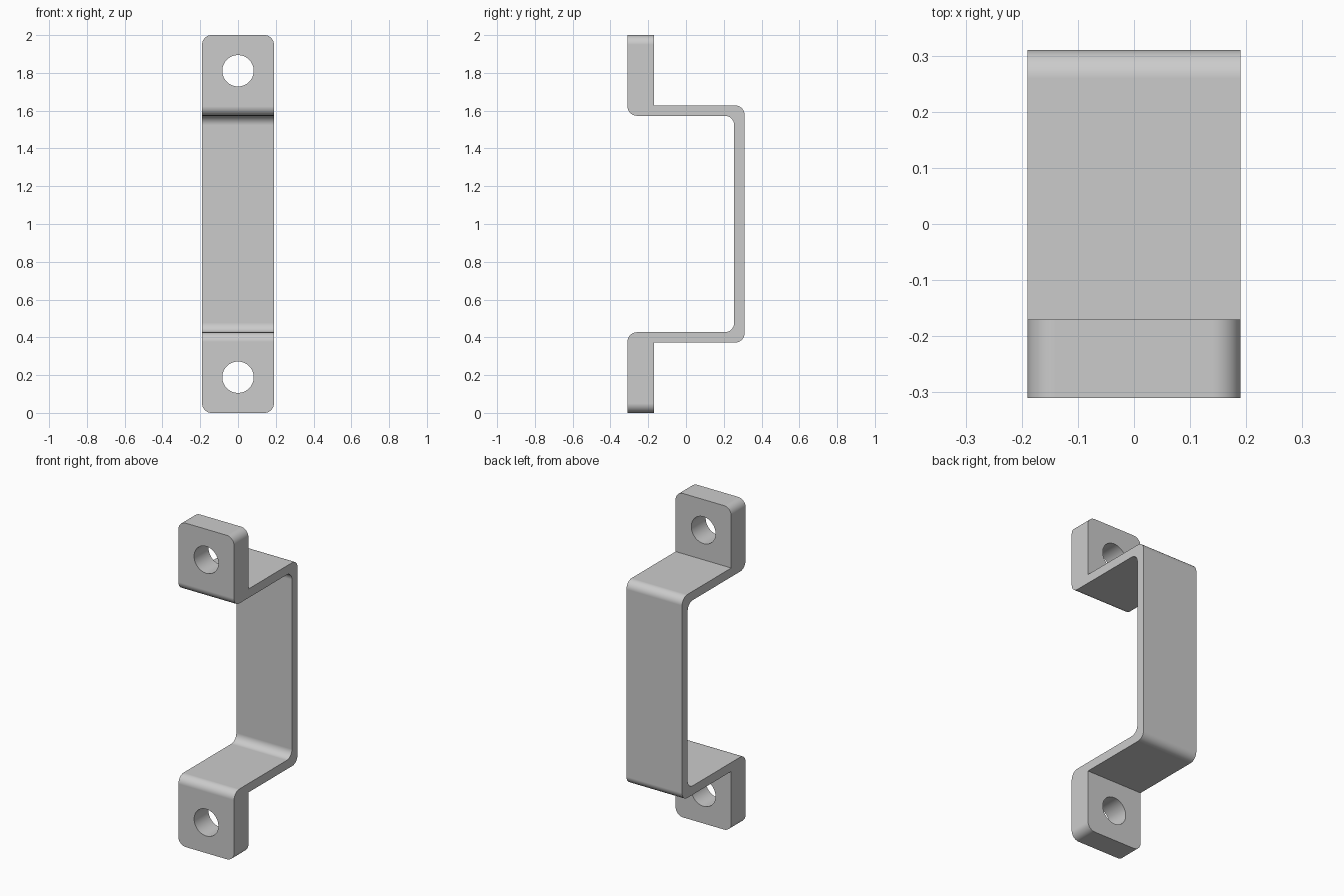
import bpy, bmesh
from math import radians
from mathutils import Vector

cube = bpy.data.objects.get("Cube")
if cube:
    bpy.data.objects.remove(cube)

HALF_WIDTH = 0.19
FRONT, TAB_BACK, BACK = -0.31, -0.17, 0.31
WALL = 0.055
ARM_TOP = 1.628
RADIUS = 0.05
HOLE_RADIUS, HOLE_Z = 0.083, 1.811

# One plain grey for the whole part
grey = bpy.data.materials.new("grey metal")
grey.use_nodes = True
grey.diffuse_color = (0.6, 0.6, 0.6, 1)
grey.node_tree.nodes["Principled BSDF"].inputs["Base Color"].default_value = grey.diffuse_color

# Upper half of the bent strip as (y, z, rounded); the lower half mirrors it
arm_low = ARM_TOP - WALL
outer = [(BACK, ARM_TOP, True), (TAB_BACK, ARM_TOP, False), (TAB_BACK, 2, False)]
inner = [(FRONT, 2, False), (FRONT, arm_low, True), (BACK - WALL, arm_low, True)]
upper = outer + inner
profile = upper + [(y, 2 - z, r) for y, z, r in reversed(upper)]


def rounded(points, steps=10):
    """Replace each marked corner with a quarter arc."""
    result = []
    for i, (y, z, is_round) in enumerate(points):
        corner = Vector((0, y, z))
        if not is_round:
            result.append(corner)
            continue
        before = (Vector((0, *points[i - 1][:2])) - corner).normalized()
        after = (Vector((0, *points[(i + 1) % len(points)][:2])) - corner).normalized()
        centre = corner + (before + after) * RADIUS
        for s in range(steps + 1):
            result.append(centre - after.slerp(before, s / steps) * RADIUS)
    return result


# Strip body: extrude the profile across the width
bm = bmesh.new()
face = bm.faces.new([bm.verts.new(p - Vector((HALF_WIDTH, 0, 0))) for p in rounded(profile)])
extruded = bmesh.ops.extrude_face_region(bm, geom=[face], use_keep_orig=True)
moved = [v for v in extruded["geom"] if isinstance(v, bmesh.types.BMVert)]
bmesh.ops.translate(bm, verts=moved, vec=(2 * HALF_WIDTH, 0, 0))
bmesh.ops.recalc_face_normals(bm, faces=bm.faces)

# Round the outer corners of both tabs
tab_corners = [e for e in bm.edges
               if all(abs(abs(v.co.z - 1) - 1) < 1e-4 for v in e.verts)
               and abs(e.verts[0].co.x - e.verts[1].co.x) < 1e-4]
bmesh.ops.bevel(bm, geom=tab_corners, offset=RADIUS, offset_type='OFFSET',
                segments=10, profile=0.5, affect='EDGES')

mesh = bpy.data.meshes.new("handle_bracket")
bm.to_mesh(mesh)
bm.free()
mesh.materials.append(grey)
handle = bpy.data.objects.new("handle_bracket", mesh)
bpy.context.collection.objects.link(handle)

# Screw holes through the tabs
for name, z in (("upper_hole", HOLE_Z), ("lower_hole", 2 - HOLE_Z)):
    bpy.ops.mesh.primitive_cylinder_add(vertices=64, radius=HOLE_RADIUS, depth=0.3,
                                        location=(0, (FRONT + TAB_BACK) / 2, z),
                                        rotation=(radians(90), 0, 0))
    cutter = bpy.context.object
    cutter.name = name + "_cutter"
    cutter.hide_render = True
    cutter.data.materials.append(grey)
    bpy.context.view_layer.objects.active = handle
    cut = handle.modifiers.new(name, 'BOOLEAN')
    cut.operation = 'DIFFERENCE'
    cut.solver = 'EXACT'
    cut.object = cutter
    bpy.ops.object.modifier_apply(modifier=cut.name)
    bpy.data.objects.remove(cutter)

# Smooth bends, crisp edges
bpy.ops.object.select_all(action='DESELECT')
handle.select_set(True)
bpy.context.view_layer.objects.active = handle
bpy.ops.object.shade_smooth_by_angle(angle=radians(30))
weighted = handle.modifiers.new("flat_faces", 'WEIGHTED_NORMAL')
weighted.keep_sharp = True
